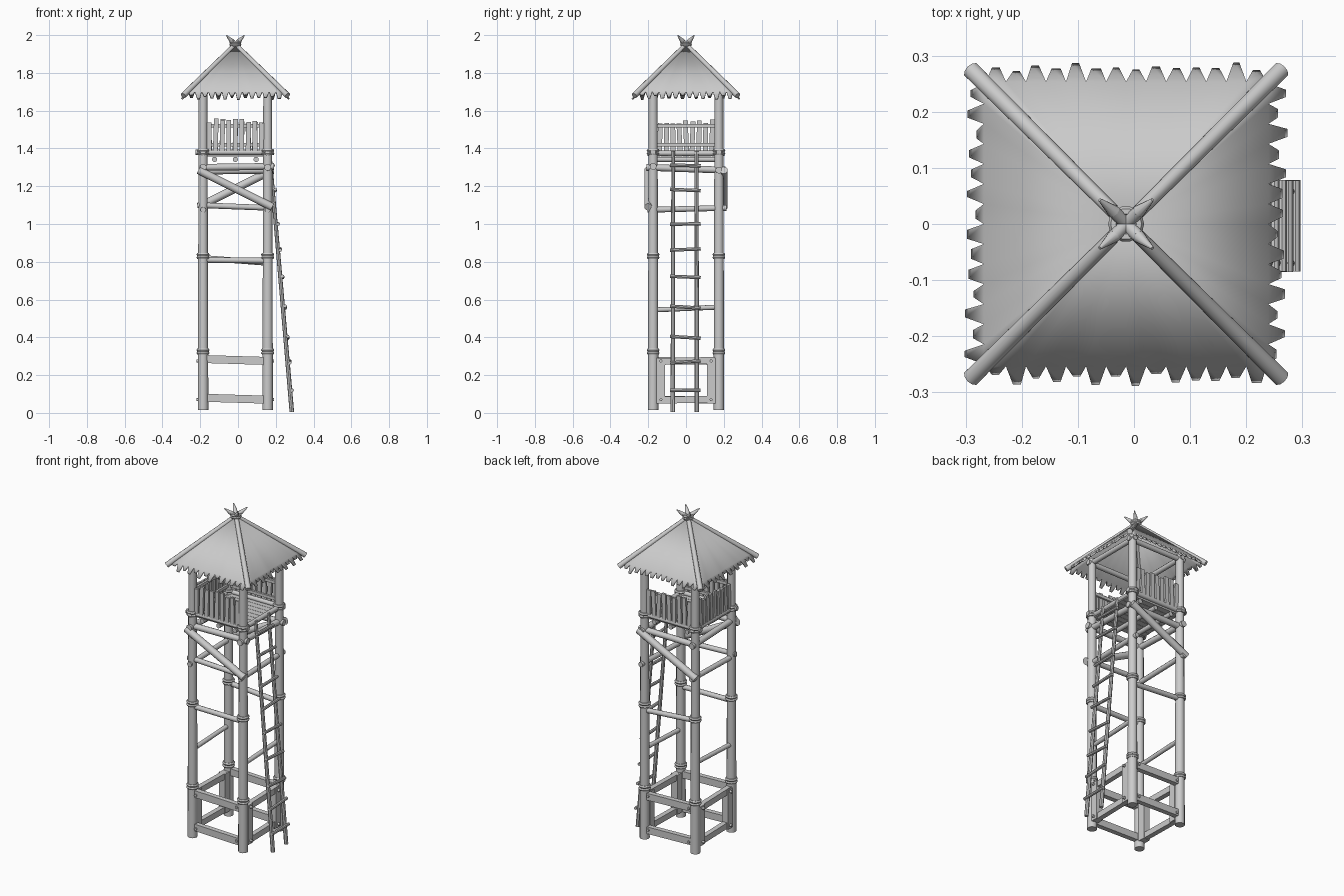
import bpy, bmesh, math, random
from mathutils import Vector, Matrix

if "Cube" in bpy.data.objects:
    bpy.data.objects.remove(bpy.data.objects["Cube"])

random.seed(4)
CX = -0.014                    # tower centre in x
PX, PY = 0.171, 0.174          # post offsets from the centre


def rnd(a):
    return random.uniform(-a, a)


def finish(name, bm):
    bmesh.ops.recalc_face_normals(bm, faces=bm.faces[:])
    me = bpy.data.meshes.new(name)
    bm.to_mesh(me)
    bm.free()
    ob = bpy.data.objects.new(name, me)
    bpy.context.collection.objects.link(ob)
    return ob


def frame(a, b):
    a, b = Vector(a), Vector(b)
    q = (b - a).to_track_quat('Z', 'Y').to_matrix().to_4x4()
    return Matrix.Translation((a + b) / 2) @ q, (b - a).length


def pole(name, a, b, r1, r2=None, sides=10):
    m, length = frame(a, b)
    bm = bmesh.new()
    bmesh.ops.create_cone(bm, cap_ends=True, segments=sides, radius1=r1,
                          radius2=r1 if r2 is None else r2, depth=length, matrix=m)
    return finish(name, bm)


def box(name, c, size, rot=(0, 0, 0)):
    bm = bmesh.new()
    bmesh.ops.create_cube(bm, size=1)
    m = Matrix.Translation(c)
    for ang, ax in zip(rot, 'XYZ'):
        m = m @ Matrix.Rotation(ang, 4, ax)
    bm.transform(m @ Matrix.Diagonal((*size, 1)))
    return finish(name, bm)


def ring(name, c, R, r):
    bpy.ops.mesh.primitive_torus_add(location=c, major_radius=R, minor_radius=r,
                                     major_segments=14, minor_segments=6)
    bpy.context.object.name = name


# Corner posts with rope lashings
for sx in (-1, 1):
    for sy in (-1, 1):
        x, y = CX + sx * PX, sy * PY
        pole('corner_post', (x, y, 0.015), (x, y, 1.735), 0.028, 0.023, 12)
        for z in (0.325, 0.83, 1.38):
            for dz in (-0.008, 0.008):
                ring('rope_lashing', (x, y, z + dz), 0.026, 0.009)

# Base frame: rails, upright blocks and bolts
for s in (-1, 1):
    for z in (0.075, 0.28):
        t = 0.008 * s
        pole_y, pole_x = s * PY, CX + s * PX
        box('base_rail_x', (CX, pole_y, z), (2 * PX, 0.03, 0.042), (0, 0.03, 0))
        box('base_rail_y', (pole_x, 0, z - 0.005), (0.03, 2 * PY, 0.036), (0.02 * s, 0, 0))
        for e in (-1, 1):
            pole('bolt', (CX + e * 0.137, s * (PY + 0.01), z), (CX + e * 0.137, s * (PY + 0.022), z), 0.008)
            pole('bolt', (CX + s * (PX + 0.018), e * 0.133, z - 0.005),
                 (CX + s * (PX + 0.034), e * 0.133, z - 0.005), 0.008)
    for e in (-1, 1):
        box('base_upright', (CX + s * PX, e * 0.133, 0.17), (0.042, 0.044, 0.24))

# Middle cross poles
for s in (-1, 1):
    pole('middle_pole_x', (CX - PX, s * PY, 0.815 + 0.005 * s), (CX + PX, s * PY, 0.80 - 0.006 * s), 0.015)
    pole('middle_pole_y', (CX + s * PX, -PY, 0.545), (CX + s * PX, PY, 0.56), 0.013)

# Upper bracing under the platform
for s in (-1, 1):
    y = s * 0.2
    pole('diagonal_brace', (CX + s * 0.195, y, 1.285), (CX - s * 0.195, y, 1.09), 0.021)
    pole('upper_pole_x', (CX - 0.17, s * PY, 1.29 - 0.01 * s), (CX + 0.205, s * PY, 1.295 - 0.01 * s), 0.018)
    pole('upper_pole_y', (CX + s * PX, -0.21, 1.30), (CX + s * PX, 0.21, 1.285), 0.018)
    pole('lower_pole_y', (CX + s * PX, -0.205, 1.075), (CX + s * PX, 0.215, 1.085), 0.015)
pole('lower_pole_x', (CX - 0.2, -PY, 1.10), (CX + 0.19, -PY, 1.085), 0.015)

# Platform: joists, edge beams and planks
for x in (-0.11, 0.0, 0.11):
    pole('floor_joist', (CX + x, -0.17, 1.342), (CX + x, 0.17, 1.342), 0.014)
for s in (-1, 1):
    pole('edge_beam_x', (CX - 0.21, s * PY, 1.38), (CX + 0.205, s * PY, 1.38), 0.014)
    pole('edge_beam_y', (CX + s * PX, -0.205, 1.375), (CX + s * PX, 0.205, 1.375), 0.014)
n = 9
for i in range(n):
    y = (i - (n - 1) / 2) * 0.038
    box('floor_plank', (CX + rnd(0.004), y, 1.365), (0.35, 0.036, 0.016))

# Railings on three sides, ladder side left open
for i in range(9):
    t = (i - 4) * 0.0345
    spots = [(CX + t, -PY - 0.006, 0), (CX + t, PY + 0.006, 0), (CX - PX - 0.006, t, 1)]
    for x, y, turned in spots:
        h = 0.16 + rnd(0.015)
        size = (0.013, 0.025, h) if turned else (0.025, 0.013, h)
        rot = (rnd(0.05), 0, 0) if turned else (0, rnd(0.05), 0)
        box('railing_plank', (x, y, 1.385 + h / 2), size, rot)
for z in (1.42, 1.52):
    for s in (-1, 1):
        box('railing_bar', (CX, s * (PY - 0.006), z), (2 * PX, 0.012, 0.018))
    box('railing_bar', (CX - PX + 0.006, 0, z), (0.012, 2 * PY, 0.018))

# Ladder leaning on the +x side
def ladder_x(z):
    return 0.285 - 0.118 * z / 1.38

for y in (-0.07, 0.058):
    pole('ladder_stile', (ladder_x(0), y, 0.005), (ladder_x(1.385), y * 0.96, 1.385), 0.012, 0.01, 8)
for z in (0.12, 0.27, 0.40, 0.56, 0.72, 0.865, 1.0, 1.18, 1.31):
    d = rnd(0.006)
    x = ladder_x(z) + 0.013
    pole('ladder_rung', (x, -0.085, z - d), (x, 0.078, z + d), 0.009, None, 8)

# Roof panels with ragged thatch fringe
def roof_panel(angle):
    bm = bmesh.new()
    E, ZE, ZA = 0.25, 1.70, 1.95
    n = 14
    apex = bm.verts.new((0, 0, ZA))
    base = [bm.verts.new((-E + 2 * E * i / n, -E, ZE)) for i in range(n + 1)]
    for i in range(n):
        bm.faces.new((apex, base[i], base[i + 1]))
        reach = 0.03 + rnd(0.005) if i % 2 else 0.019 + rnd(0.006)
        c = (base[i].co.x + base[i + 1].co.x) / 2
        w = 0.007
        tip = [bm.verts.new((c + k * w + rnd(0.002), -E - reach, ZE - reach * 1.15)) for k in (-1, 1)]
        bm.faces.new((base[i], tip[0], tip[1], base[i + 1]))
    bm.transform(Matrix.Translation((CX, 0, 0)) @ Matrix.Rotation(angle, 4, 'Z'))
    ob = finish('roof_panel', bm)
    mod = ob.modifiers.new('thickness', 'SOLIDIFY')
    mod.thickness = 0.01
    mod.offset = 0

for k in range(4):
    roof_panel(k * math.pi / 2)

# Hip rafters crossing at the peak with pointed tips
for sx in (-1, 1):
    for sy in (-1, 1):
        low = Vector((CX + sx * 0.276, sy * 0.274, 1.68))
        top = Vector((CX - sx * 0.022, -sy * 0.022, 1.972))
        tip = Vector((CX - sx * 0.047, -sy * 0.043, 1.998))
        pole('hip_rafter', low, top, 0.016, 0.012)
        pole('rafter_tip', top, tip, 0.012, 0.003)
for dz in (0, 0.012):
    ring('peak_lashing', (CX, 0, 1.948 + dz), 0.023, 0.009)

# Wall plate beams at the post tops
for s in (-1, 1):
    pole('plate_beam_x', (CX - 0.2, s * PY, 1.71), (CX + 0.2, s * PY, 1.71), 0.015)
    pole('plate_beam_y', (CX + s * PX, -0.2, 1.715), (CX + s * PX, 0.2, 1.715), 0.015)

# Smooth the round parts, keep edges sharp
for ob in bpy.context.scene.objects:
    ob.select_set(True)
bpy.context.view_layer.objects.active = bpy.context.scene.objects[0]
bpy.ops.object.shade_smooth_by_angle(angle=math.radians(40))
